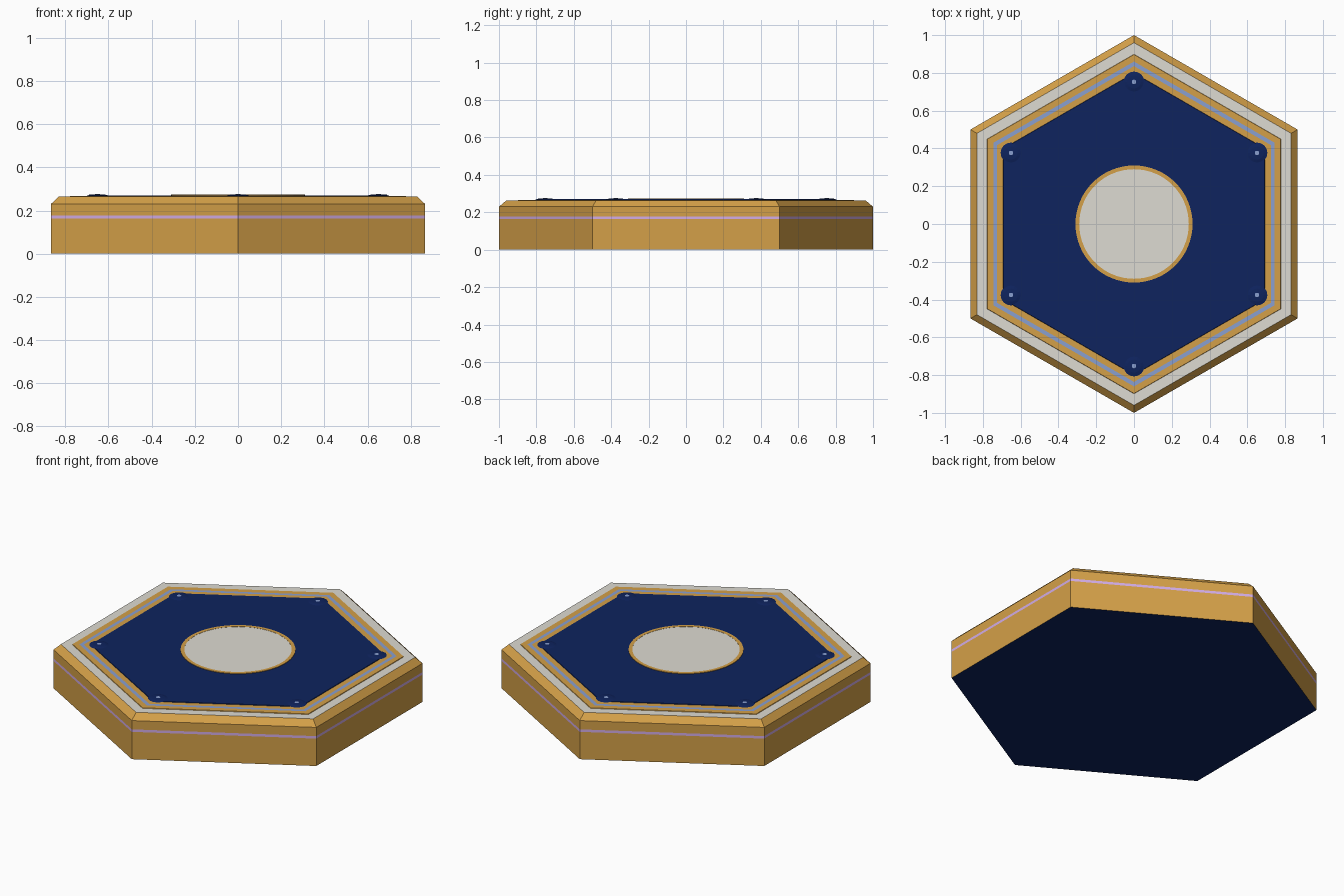
import bpy, bmesh, math

if "Cube" in bpy.data.objects:
    bpy.data.objects.remove(bpy.data.objects["Cube"])


def material(name, rgb):
    lin = [(c / 255 / 12.92) if c <= 10 else ((c / 255 + 0.055) / 1.055) ** 2.4 for c in rgb]
    m = bpy.data.materials.new(name)
    m.diffuse_color = (*lin, 1)
    m.use_nodes = True
    m.node_tree.nodes["Principled BSDF"].inputs["Base Color"].default_value = m.diffuse_color
    return m


GOLD = material("gold", (212, 160, 72))
STONE = material("pale stone", (222, 219, 210))
NAVY = material("navy", (14, 35, 94))
BLUE = material("soft blue", (138, 160, 208))
LILAC = material("lilac", (212, 174, 232))


def lathe(name, sides, profile, mats, bottom, top, at=(0, 0)):
    """Stack of regular polygons (radius, z); mats colours each band, caps have their own."""
    me = bpy.data.meshes.new(name)
    used = list(dict.fromkeys(mats + [bottom, top]))
    for m in used:
        me.materials.append(m)
    bm = bmesh.new()
    rings = []
    for r, z in profile:
        ring = []
        for i in range(sides):
            a = math.pi / 2 + 2 * math.pi * i / sides
            ring.append(bm.verts.new((at[0] + r * math.cos(a), at[1] + r * math.sin(a), z)))
        rings.append(ring)
    for lo, hi, m in zip(rings, rings[1:], mats):
        for i in range(sides):
            j = (i + 1) % sides
            bm.faces.new((lo[i], lo[j], hi[j], hi[i])).material_index = used.index(m)
    bm.faces.new(rings[0][::-1]).material_index = used.index(bottom)
    bm.faces.new(rings[-1]).material_index = used.index(top)
    bm.to_mesh(me)
    bm.free()
    ob = bpy.data.objects.new(name, me)
    bpy.context.collection.objects.link(ob)
    return ob


# Hexagonal body: navy underside, lilac side stripe, chamfered gold edge, pale top
lathe("tile_body", 6,
      [(1, 0), (1, 0.163), (1, 0.178), (1, 0.23), (0.96, 0.264)],
      [GOLD, LILAC, GOLD, GOLD], NAVY, STONE)

# Raised inlay: gold, blue and gold bands stepping up to the navy panel
lathe("inlay_panel", 6,
      [(0.90, 0.262), (0.897, 0.267), (0.86, 0.267), (0.836, 0.267), (0.80, 0.267), (0.798, 0.270)],
      [GOLD, GOLD, BLUE, GOLD, NAVY], GOLD, NAVY)

# Central medallion with gold rim
lathe("medallion", 64,
      [(0.31, 0.268), (0.31, 0.273), (0.29, 0.273), (0.29, 0.272)],
      [GOLD, GOLD, GOLD], GOLD, STONE)

# Low studs at the panel corners, each tipped with a small blue dot
for k in range(6):
    a = math.pi / 2 + k * math.pi / 3
    lathe(f"corner_stud_{k + 1}", 16,
          [(0.055, 0.269), (0.035, 0.2735), (0.012, 0.275), (0.011, 0.2755)],
          [NAVY, NAVY, BLUE], NAVY, BLUE,
          at=(0.752 * math.cos(a), 0.752 * math.sin(a)))
